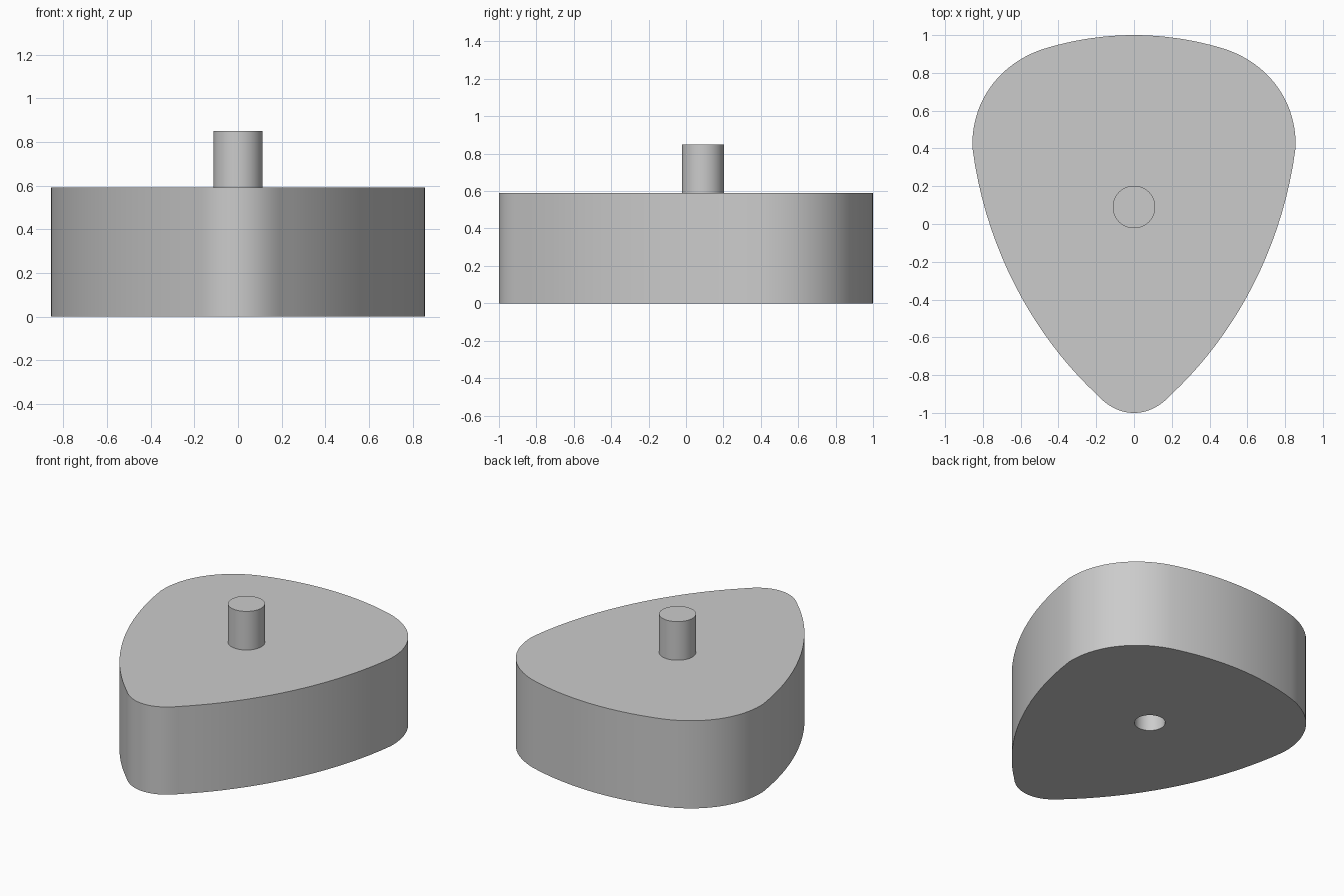
import bpy, bmesh, math
from mathutils import Vector
from mathutils.geometry import interpolate_bezier

default = bpy.data.objects.get("Cube")
if default:
    bpy.data.objects.remove(default, do_unlink=True)

grey = bpy.data.materials.new("plain_grey")
grey.use_nodes = True
grey.diffuse_color = (0.6, 0.6, 0.6, 1)
grey.node_tree.nodes["Principled BSDF"].inputs["Base Color"].default_value = (0.6, 0.6, 0.6, 1)


def prism(name, outline, z0, z1):
    """Closed solid with a flat outline raised from z0 to z1."""
    bm = bmesh.new()
    base = bm.faces.new([bm.verts.new((x, y, z0)) for x, y in outline])
    side = bmesh.ops.extrude_face_region(bm, geom=[base], use_keep_orig=True)
    top = [v for v in side["geom"] if isinstance(v, bmesh.types.BMVert)]
    bmesh.ops.translate(bm, verts=top, vec=(0, 0, z1 - z0))
    bmesh.ops.recalc_face_normals(bm, faces=bm.faces)
    mesh = bpy.data.meshes.new(name)
    bm.to_mesh(mesh)
    bm.free()
    obj = bpy.data.objects.new(name, mesh)
    bpy.context.collection.objects.link(obj)
    mesh.materials.append(grey)
    return obj


def circle(y, radius, sides=64):
    angles = [2 * math.pi * i / sides for i in range(sides)]
    return [(radius * math.cos(a), y + radius * math.sin(a)) for a in angles]


def smooth(obj):
    bpy.ops.object.select_all(action="DESELECT")
    obj.select_set(True)
    bpy.context.view_layer.objects.active = obj
    bpy.ops.object.shade_smooth_by_angle(angle=math.radians(30))


# Half outline from the narrow front tip to the broad back, as Bezier spans
spans = [
    ((0, -1), (0.08, -1), (0.145, -0.96), (0.2, -0.9)),
    ((0.2, -0.9), (0.5, -0.62), (0.78, -0.17), (0.855, 0.4)),
    ((0.855, 0.4), (0.865, 0.62), (0.74, 0.83), (0.5, 0.92)),
    ((0.5, 0.92), (0.35, 0.97), (0.17, 1), (0, 1)),
]
half = []
for span in spans:
    points = interpolate_bezier(*[Vector((x, y, 0)) for x, y in span], 20)
    half += [(p.x, p.y) for p in points[:-1]]
half.append((0, 1))
outline = half + [(-x, y) for x, y in reversed(half[1:-1])]

# Body with a round blind socket in the underside
body = prism("body", outline, 0, 0.59)
cutter = prism("socket_cutter", circle(0.15, 0.094), -0.1, 0.3)
cutter.hide_render = True
cut = body.modifiers.new("socket", "BOOLEAN")
cut.operation = "DIFFERENCE"
cut.solver = "EXACT"
cut.object = cutter
bpy.context.view_layer.objects.active = body
bpy.ops.object.modifier_apply(modifier=cut.name)
bpy.data.objects.remove(cutter, do_unlink=True)
smooth(body)

# Peg on top
peg = prism("peg", circle(0.09, 0.1125), 0.59, 0.85)
smooth(peg)
